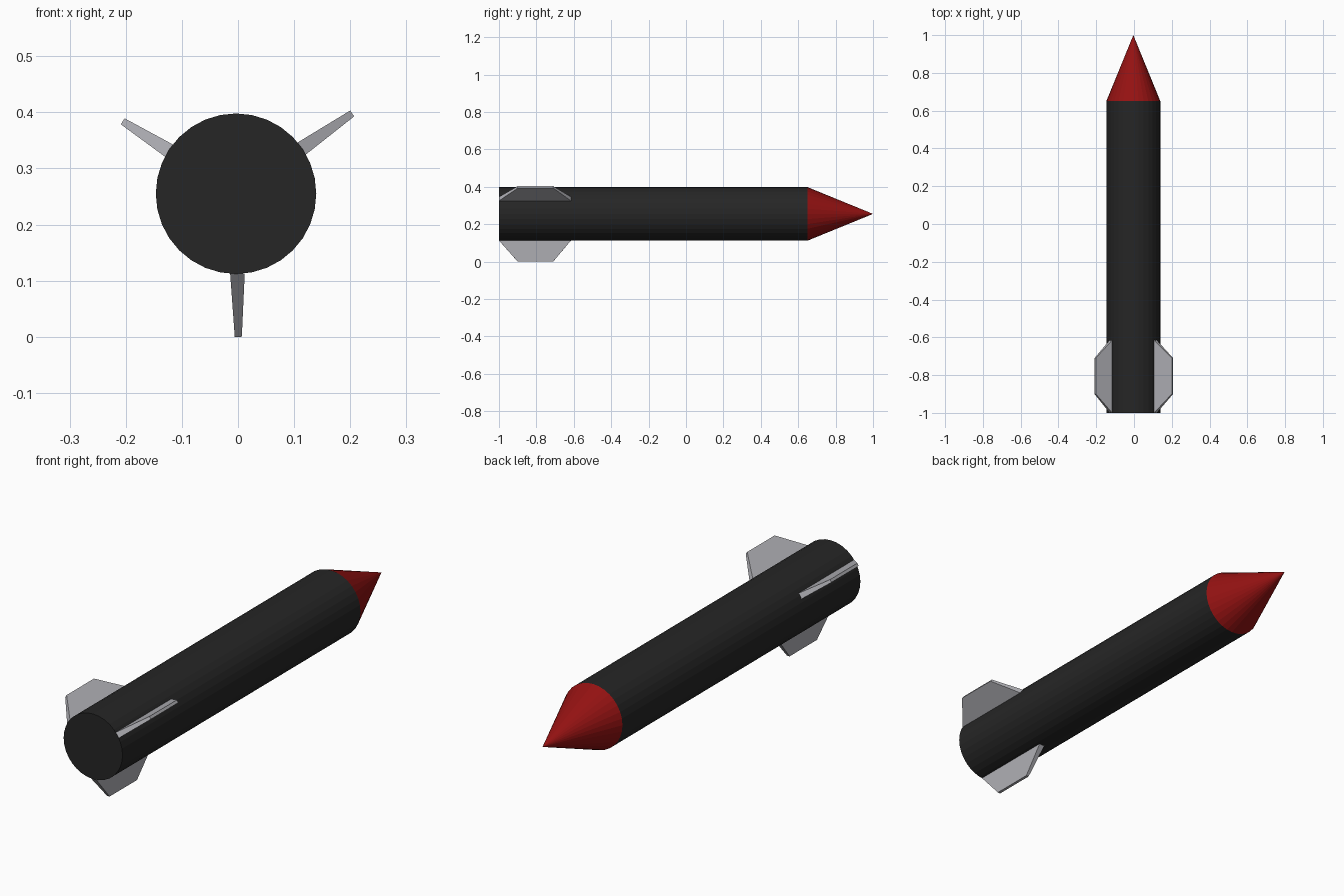
import bpy, bmesh, math
from mathutils import Vector, Matrix

if "Cube" in bpy.data.objects:
    bpy.data.objects.remove(bpy.data.objects["Cube"])

CX, CZ, R, SIDES = -0.0035, 0.255, 0.143, 32


def material(name, rgb):
    m = bpy.data.materials.new(name)
    m.diffuse_color = (*rgb, 1)
    m.use_nodes = True
    m.node_tree.nodes["Principled BSDF"].inputs["Base Color"].default_value = m.diffuse_color
    return m


BLACK = material("dark grey", (0.019, 0.019, 0.019))
RED = material("dark red", (0.30, 0.006, 0.006))
GREY = material("light grey", (0.44, 0.44, 0.47))


def finish(name, bm, mat):
    bmesh.ops.recalc_face_normals(bm, faces=bm.faces)
    me = bpy.data.meshes.new(name)
    bm.to_mesh(me)
    bm.free()
    me.materials.append(mat)
    ob = bpy.data.objects.new(name, me)
    bpy.context.collection.objects.link(ob)
    return ob


def tube(name, y0, y1, r1, mat):
    """Cylinder or cone along y, radius R at y0 and r1 at y1."""
    bm = bmesh.new()
    mtx = Matrix.Translation((CX, (y0 + y1) / 2, CZ)) @ Matrix.Rotation(-math.pi / 2, 4, 'X')
    bmesh.ops.create_cone(bm, cap_ends=True, segments=SIDES, radius1=R, radius2=r1,
                          depth=y1 - y0, matrix=mtx)
    bmesh.ops.remove_doubles(bm, verts=bm.verts, dist=1e-5)
    return finish(name, bm, mat)


def fin(name, root, tip):
    """Tapered trapezoid fin between two (x, z) mid points."""
    bm = bmesh.new()
    d = Vector((tip[0] - root[0], 0, tip[1] - root[1])).normalized()
    side = Vector((-d.z, 0, d.x))
    rings = []
    for (x, z), half, y0, y1 in ((root, 0.013, -1.0, -0.615), (tip, 0.0063, -0.9, -0.71)):
        rings.append([bm.verts.new(Vector((x, y, z)) + side * s * half)
                      for y, s in ((y0, -1), (y1, -1), (y1, 1), (y0, 1))])
    a, b = rings
    bm.faces.new(a)
    bm.faces.new(b)
    for i in range(4):
        j = (i + 1) % 4
        bm.faces.new((a[i], a[j], b[j], b[i]))
    return finish(name, bm, GREY)


# Body and nose
tube("body", -1.0, 0.65, R, BLACK)
tube("nose_cone", 0.65, 1.0, 0.0, RED)

# Three tail fins
fin("bottom_fin", (-0.001, 0.113), (0.0005, 0.0))
fin("right_fin", (0.1135, 0.3355), (0.2035, 0.398))
fin("left_fin", (-0.1225, 0.3315), (-0.2055, 0.384))
